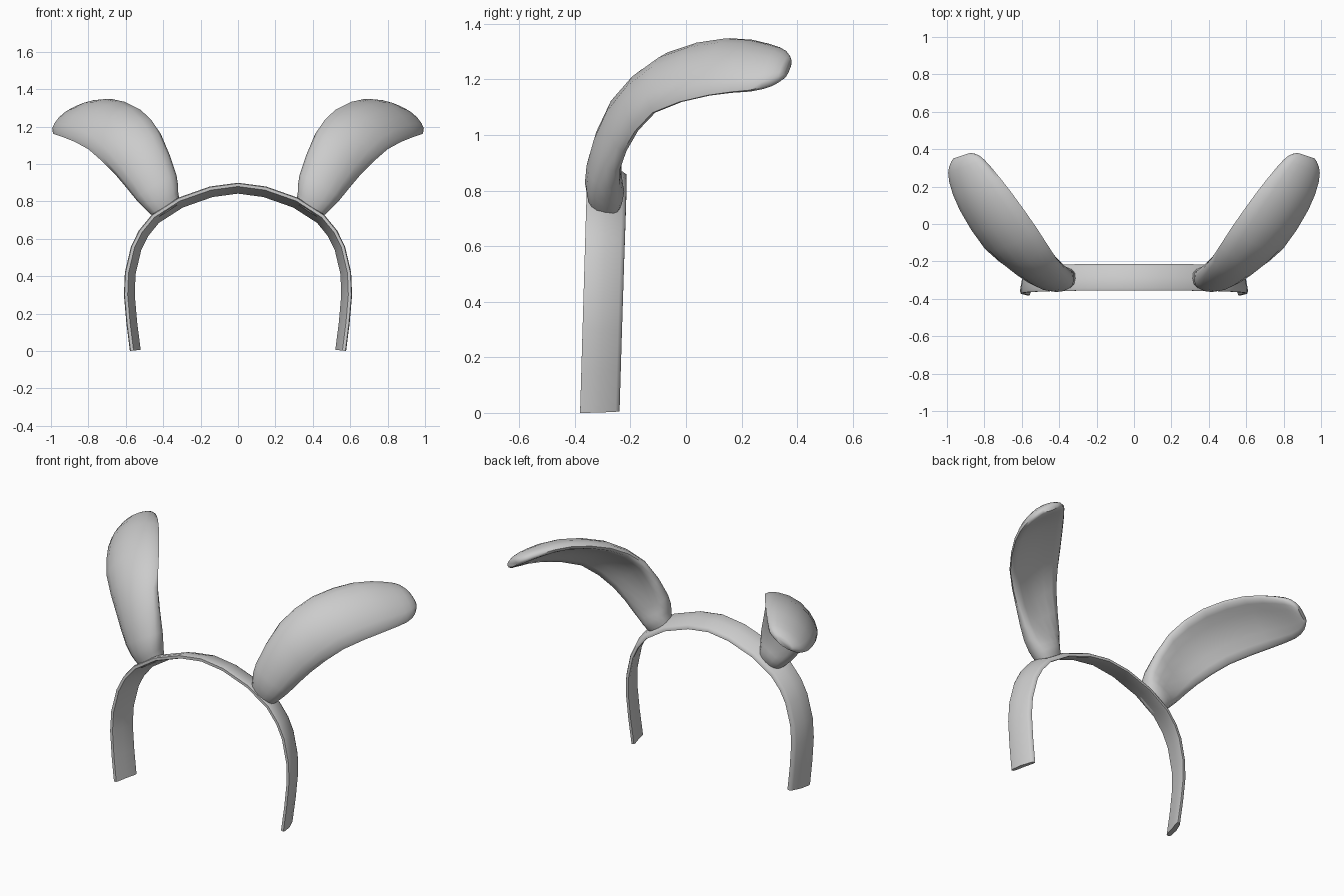
import bpy, bmesh, math
from mathutils import Vector

if "Cube" in bpy.data.objects:
    bpy.data.objects.remove(bpy.data.objects["Cube"])


def spline(rows, steps):
    """Catmull-Rom interpolation through rows of numbers."""
    out = []
    n = len(rows)
    for i in range(n - 1):
        p0, p1, p2, p3 = (rows[max(i - 1, 0)], rows[i], rows[i + 1], rows[min(i + 2, n - 1)])
        for s in range(steps):
            t = s / steps
            out.append([0.5 * (2 * b + (c - a) * t + (2 * a - 5 * b + 4 * c - d) * t * t
                               + (3 * b - a - 3 * c + d) * t ** 3)
                        for a, b, c, d in zip(p0, p1, p2, p3)])
    out.append(list(rows[-1]))
    return out


def loft(name, rings, angle):
    """Skin closed rings of points and cap both ends."""
    bm = bmesh.new()
    vs = [[bm.verts.new(p) for p in r] for r in rings]
    k = len(rings[0])
    for a, b in zip(vs, vs[1:]):
        for j in range(k):
            bm.faces.new((a[j], a[(j + 1) % k], b[(j + 1) % k], b[j]))
    bm.faces.new(vs[0])
    bm.faces.new(vs[-1])
    bmesh.ops.recalc_face_normals(bm, faces=bm.faces)
    me = bpy.data.meshes.new(name)
    bm.to_mesh(me)
    bm.free()
    ob = bpy.data.objects.new(name, me)
    bpy.context.collection.objects.link(ob)
    bpy.ops.object.select_all(action='DESELECT')
    ob.select_set(True)
    bpy.context.view_layer.objects.active = ob
    bpy.ops.object.shade_smooth_by_angle(angle=math.radians(angle))
    return ob


# Headband: outer outline (x, z) swept with a thin strip that narrows to the back
half = [(0.578, 0.0), (0.597, 0.15), (0.61, 0.3), (0.605, 0.42), (0.572, 0.56),
        (0.53, 0.645), (0.46, 0.73), (0.32, 0.82), (0.15, 0.88)]
path = half + [(0, 0.9)] + [(-x, z) for x, z in reversed(half)]
section = [(-1, 0.004), (-0.8, 0), (0, 0.01), (0.8, 0.032), (1, 0.042),
           (1, 0.058), (0.8, 0.058), (0, 0.04), (-0.8, 0.026), (-1, 0.02)]
rings = []
for i, (x, z) in enumerate(path):
    a, b = path[max(i - 1, 0)], path[min(i + 1, len(path) - 1)]
    t = Vector((b[0] - a[0], b[1] - a[1])).normalized()
    nx, nz = -t.y, t.x                      # inward direction
    yc = -0.31 + 0.025 * min(z / 0.85, 1)
    rings.append([(x + nx * d, yc + 0.071 * w, max(z + nz * d, 0)) for w, d in section])
loft("headband", rings, 60)

# Ears: centre, half-width vector, half thickness, bow of the section
stations = [
    (0.374, -0.29, 0.750, 0.065, 0.00, -0.042, 0.055, 0.00),
    (0.398, -0.29, 0.795, 0.078, 0.00, -0.055, 0.068, 0.00),
    (0.437, -0.285, 0.875, 0.108, 0.00, -0.065, 0.064, 0.015),
    (0.535, -0.22, 1.055, 0.120, -0.02, -0.110, 0.042, 0.045),
    (0.665, -0.08, 1.195, 0.140, -0.05, -0.105, 0.036, 0.048),
    (0.80, 0.12, 1.25, 0.138, -0.045, -0.097, 0.034, 0.042),
    (0.88, 0.265, 1.245, 0.110, -0.04, -0.078, 0.034, 0.025),
    (0.908, 0.335, 1.24, 0.080, -0.030, -0.055, 0.030, 0.012),
    (0.92, 0.365, 1.238, 0.045, -0.015, -0.03, 0.018, 0.0),
]
rows = spline(stations, 2)
for side, name in ((1, "right_ear"), (-1, "left_ear")):
    rings = []
    for i, r in enumerate(rows):
        c, w = Vector(r[:3]), Vector(r[3:6])
        tan = Vector(rows[min(i + 1, len(rows) - 1)][:3]) - Vector(rows[max(i - 1, 0)][:3])
        n = w.cross(tan).normalized()       # convex, forward and upward side
        ring = []
        for j in range(16):
            th = 2 * math.pi * j / 16
            u, s = math.cos(th), math.sin(th)
            s = math.copysign(abs(s) ** 0.75, s)
            p = c + w * u + n * (r[6] * s + r[7] * (1 - u * u) - 0.3 * r[7])
            ring.append((p.x * side, p.y, p.z))
        rings.append(ring)
    loft(name, rings, 60)
